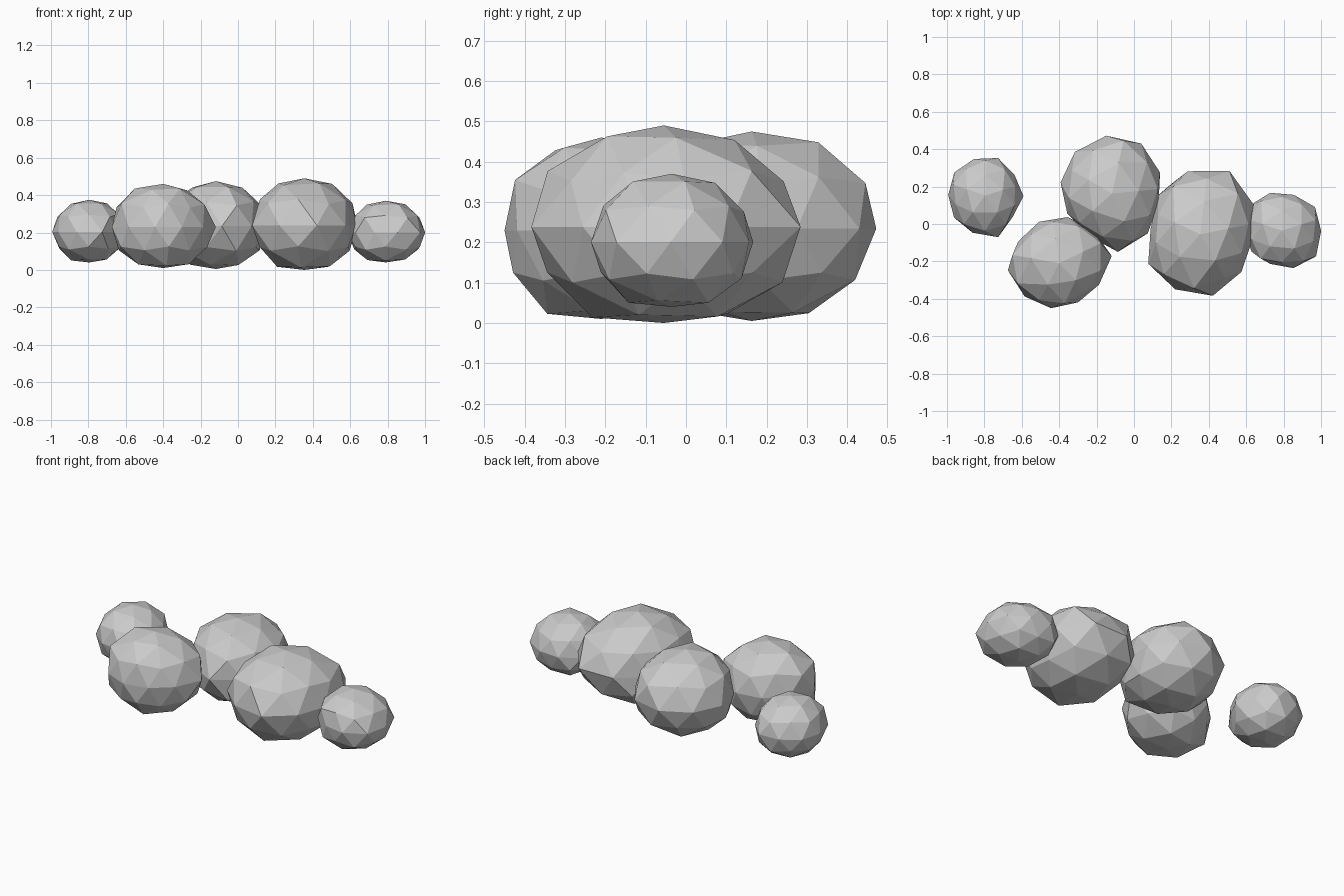
import bpy, bmesh, math, random
from mathutils import Matrix, Vector

if "Cube" in bpy.data.objects:
    bpy.data.objects.remove(bpy.data.objects["Cube"])

random.seed(4)


def reach(outline, centre, angle):
    """Distance from the centre to a plan outline in one direction."""
    d = Vector((math.cos(angle), math.sin(angle)))
    best = 0.0
    for p, q in zip(outline, outline[1:] + outline[:1]):
        p, q = Vector(p) - centre, Vector(q) - centre
        e = q - p
        det = d.cross(e)
        if abs(det) > 1e-9:
            t, u = p.cross(e) / det, p.cross(d) / det
            if t > 0 and -1e-6 <= u <= 1 + 1e-6:
                best = max(best, t)
    return best


def boulder(name, z0, z1, turn, outline):
    """Faceted stone whose widest ring follows a plan outline, with a flattened base."""
    xs, ys = zip(*outline)
    centre = Vector(((min(xs) + max(xs)) / 2, (min(ys) + max(ys)) / 2))
    bm = bmesh.new()
    bmesh.ops.create_icosphere(bm, subdivisions=2, radius=1)
    bmesh.ops.rotate(bm, verts=bm.verts, matrix=Matrix.Rotation(turn, 3, 'Z'))
    for v in bm.verts:
        v.co *= random.uniform(0.98, 1.03)
        v.co.z = max(-0.93, min(0.98, v.co.z))
    low = min(v.co.z for v in bm.verts)
    high = max(v.co.z for v in bm.verts)
    for v in bm.verts:
        x, y, z = v.co
        r, a = math.hypot(x, y), math.atan2(y, x)
        k = r * reach(outline, centre, a)
        v.co = (centre.x + k * math.cos(a), centre.y + k * math.sin(a),
                z0 + (z - low) / (high - low) * (z1 - z0))
    mesh = bpy.data.meshes.new(name)
    bm.to_mesh(mesh)
    bm.free()
    obj = bpy.data.objects.new(name, mesh)
    bpy.context.collection.objects.link(obj)


# row of stones, left to right
boulder("left_small_stone", 0.04, 0.375, 0.3,
        [(-1, .17), (-.95, .30), (-.86, .35), (-.75, .37), (-.66, .30),
         (-.59, .14), (-.70, -.065), (-.82, -.065), (-.95, 0)])
boulder("left_front_stone", 0.01, 0.46, 0.45,
        [(-.69, -.17), (-.54, 0), (-.42, .04), (-.31, .04), (-.16, -.07),
         (-.11, -.22), (-.21, -.36), (-.35, -.46), (-.50, -.44), (-.66, -.33)])
boulder("middle_back_stone", 0.005, 0.475, 0.1,
        [(-.395, .19), (-.33, .38), (-.17, .47), (.01, .47), (.13, .33),
         (.16, .20), (.10, -.03), (-.02, -.145), (-.12, -.145), (-.35, .01)])
boulder("right_large_stone", 0.0, 0.49, 0.2,
        [(.075, -.20), (.10, .08), (.18, .25), (.32, .285), (.51, .28),
         (.63, .14), (.635, 0), (.61, -.22), (.41, -.395), (.27, -.38), (.13, -.28)])
boulder("right_small_stone", 0.04, 0.37, 0.3,
        [(.58, -.02), (.63, .14), (.77, .175), (.93, .13), (.98, .07),
         (1.0, -.07), (.965, -.20), (.82, -.245), (.64, -.19)])
